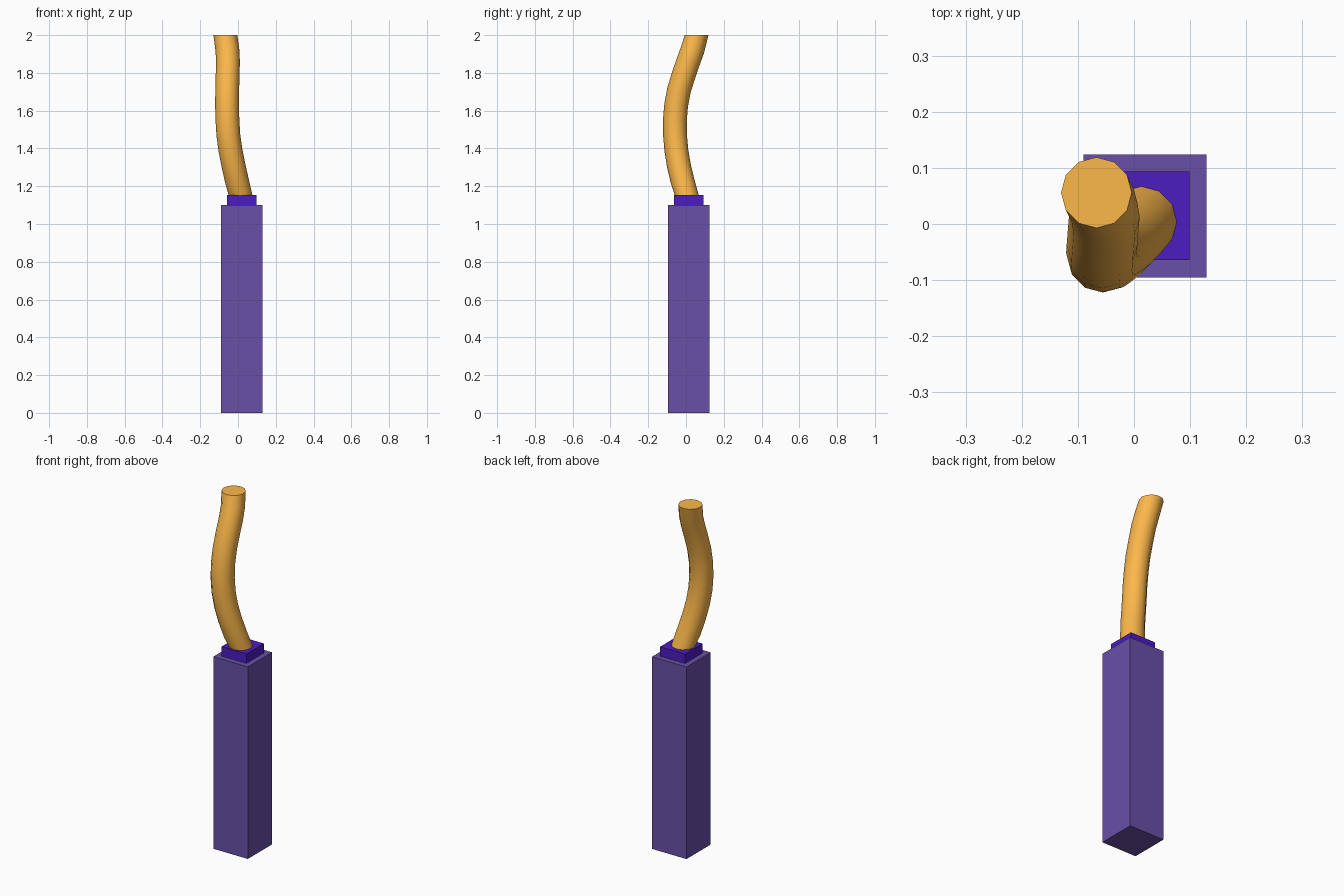
import bpy, bmesh, math
from mathutils import Vector

if "Cube" in bpy.data.objects:
    bpy.data.objects.remove(bpy.data.objects["Cube"])

CX, CY = 0.0195, 0.0145


def paint(obj, name, rgb):
    mat = bpy.data.materials.new(name)
    mat.diffuse_color = (*rgb, 1)
    mat.use_nodes = True
    mat.node_tree.nodes["Principled BSDF"].inputs["Base Color"].default_value = mat.diffuse_color
    obj.data.materials.append(mat)


def box(name, width, z0, z1, mat, rgb):
    bpy.ops.mesh.primitive_cube_add(size=1, location=(CX, CY, (z0 + z1) / 2))
    obj = bpy.context.object
    obj.name = name
    obj.scale = (width, width, z1 - z0)
    bpy.ops.object.transform_apply(location=False, rotation=False, scale=True)
    paint(obj, mat, rgb)


# Square handle and the smaller collar on top
box("handle", 0.219, 0, 1.10, "purple", (0.138, 0.08, 0.385))
box("collar", 0.158, 1.10, 1.154, "violet", (0.07, 0.012, 0.53))

# Winding centre line of the rod
path = [Vector(p) for p in (
    (0.014, 0.005, 1.15), (-0.006, -0.019, 1.23), (-0.024, -0.038, 1.31),
    (-0.040, -0.051, 1.39), (-0.051, -0.058, 1.47), (-0.056, -0.059, 1.55),
    (-0.058, -0.052, 1.63), (-0.057, -0.037, 1.71), (-0.055, -0.012, 1.79),
    (-0.053, 0.012, 1.86), (-0.056, 0.034, 1.92), (-0.067, 0.056, 2.0))]

# Twelve-sided rod: end rings stay level, the rest face along the path
RADIUS, SIDES = 0.063, 12
bm = bmesh.new()
rings = []
for i, p in enumerate(path):
    inner = 0 < i < len(path) - 1
    direction = (path[i + 1] - path[i - 1]) if inner else Vector((0, 0, 1))
    tilt = Vector((0, 0, 1)).rotation_difference(direction)
    ring = []
    for k in range(SIDES):
        a = 2 * math.pi * k / SIDES
        offset = Vector((math.cos(a), math.sin(a), 0)) * RADIUS
        ring.append(bm.verts.new(p + tilt @ offset))
    rings.append(ring)
for low, high in zip(rings, rings[1:]):
    for k in range(SIDES):
        n = (k + 1) % SIDES
        bm.faces.new((low[k], low[n], high[n], high[k]))
bm.faces.new(rings[0][::-1])
bm.faces.new(rings[-1])
mesh = bpy.data.meshes.new("rod")
bm.to_mesh(mesh)
bm.free()
rod = bpy.data.objects.new("rod", mesh)
bpy.context.collection.objects.link(rod)
paint(rod, "amber", (0.98, 0.48, 0.07))
bpy.ops.object.select_all(action='DESELECT')
rod.select_set(True)
bpy.context.view_layer.objects.active = rod
bpy.ops.object.shade_smooth_by_angle(angle=math.radians(40))
